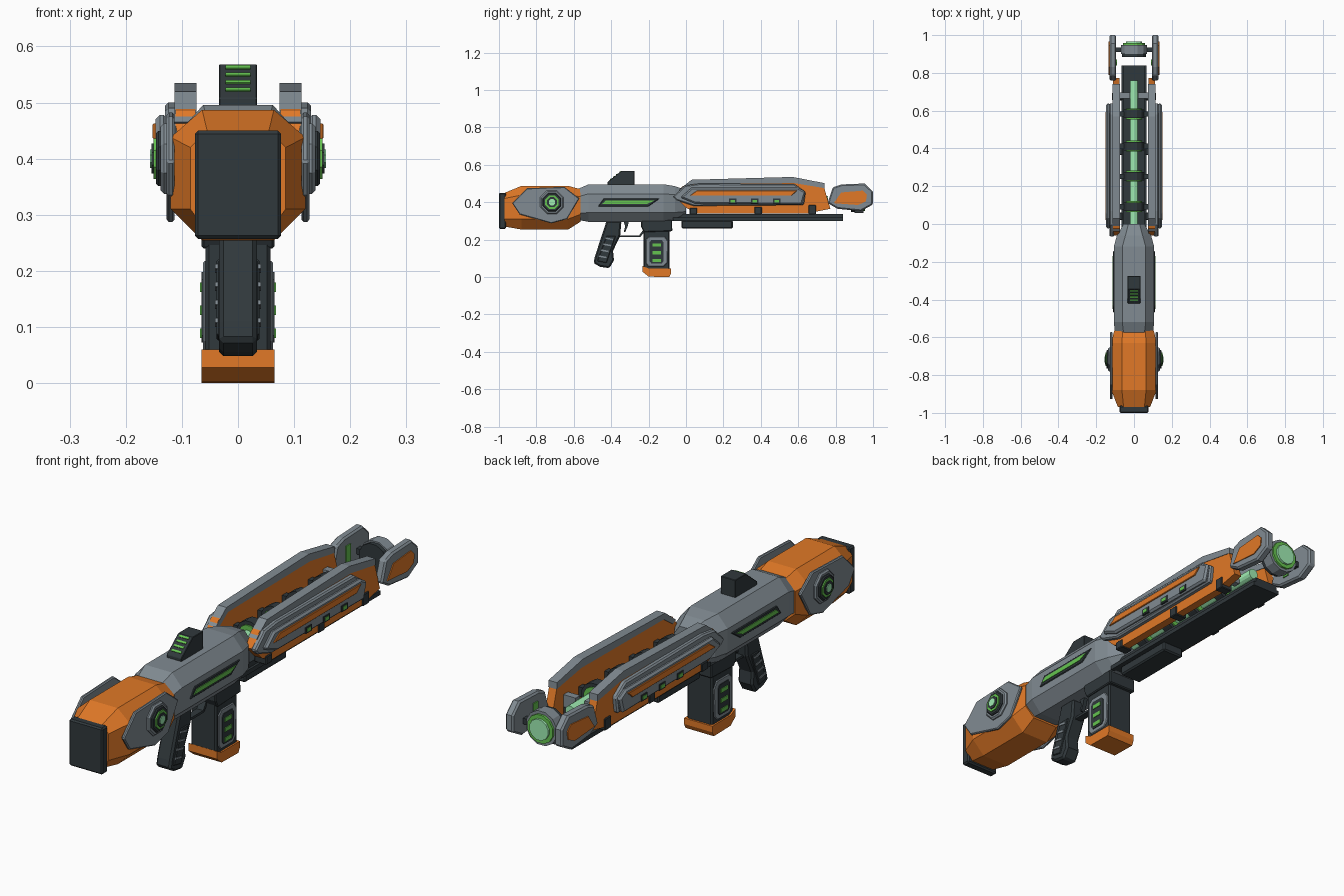
import bpy, bmesh, math
from mathutils import Matrix


def material(name, r, g, b):
    m = bpy.data.materials.new(name)
    m.diffuse_color = (r, g, b, 1)
    return m


GREY = material("steel", 0.22, 0.26, 0.29)
DARK = material("dark", 0.03, 0.04, 0.045)
ORANGE = material("orange", 0.75, 0.19, 0.02)
GREEN = material("green", 0.13, 0.55, 0.08)
PALE = material("pale_green", 0.35, 0.85, 0.45)


def finish(name, bm, mat, bevel=0):
    bmesh.ops.recalc_face_normals(bm, faces=bm.faces)
    me = bpy.data.meshes.new(name)
    bm.to_mesh(me)
    bm.free()
    ob = bpy.data.objects.new(name, me)
    bpy.context.collection.objects.link(ob)
    me.materials.append(mat)
    if bevel:
        b = ob.modifiers.new("bevel", "BEVEL")
        b.width, b.segments = bevel, 1
        b.limit_method, b.angle_limit = 'ANGLE', math.radians(50)
    return ob


def loops(bm, rings):
    """Skin a list of closed rings and cap both ends."""
    vs = [[bm.verts.new(p) for p in r] for r in rings]
    n = len(vs[0])
    for a, b in zip(vs, vs[1:]):
        for i in range(n):
            bm.faces.new((a[i], a[(i + 1) % n], b[(i + 1) % n], b[i]))
    bm.faces.new(vs[0])
    bm.faces.new(vs[-1])


def prism(name, pts, x0, x1, mat, bevel=0, both=True):
    """Extrude a y-z profile along x, optionally on both sides."""
    bm = bmesh.new()
    for s in ((1, -1) if both else (1,)):
        loops(bm, [[(s * x, y, z) for y, z in pts] for x in (x0, x1)])
    return finish(name, bm, mat, bevel)


def slab(name, w, y0, y1, z0, z1, mat, bevel=0):
    return prism(name, [(y0, z0), (y1, z0), (y1, z1), (y0, z1)], -w, w, mat, bevel, False)


def side_box(name, x0, x1, y0, y1, z0, z1, mat, bevel=0):
    return prism(name, [(y0, z0), (y1, z0), (y1, z1), (y0, z1)], x0, x1, mat, bevel)


def disc(name, y, z, r, x0, x1, mat, bevel=0):
    a = [math.pi / 8 + i * math.pi / 4 for i in range(8)]
    return prism(name, [(y + r * math.cos(t), z + r * math.sin(t)) for t in a], x0, x1, mat, bevel)


def hull(name, sections, mat):
    """Octagonal body: sections of y, half width, half flat, bottom, low side, high side, top."""
    bm = bmesh.new()
    loops(bm, [[(f, y, t), (w, y, u), (w, y, l), (f, y, b),
                (-f, y, b), (-w, y, l), (-w, y, u), (-f, y, t)]
               for y, w, f, b, l, u, t in sections])
    return finish(name, bm, mat)


def tube(name, r, y0, y1, z, mat, n=12, r2=None):
    bm = bmesh.new()
    rot = [2 * math.pi * (i + 0.5) / n for i in range(n)]
    loops(bm, [[(k * math.cos(t), y, z + k * math.sin(t)) for t in rot]
               for y, k in ((y0, r), (y1, r2 or r))])
    return finish(name, bm, mat)


# Stock and butt pad
hull("stock", [(-0.97, 0.085, 0.055, 0.27, 0.31, 0.42, 0.45),
               (-0.88, 0.12, 0.064, 0.254, 0.31, 0.438, 0.487),
               (-0.63, 0.12, 0.064, 0.254, 0.31, 0.438, 0.487),
               (-0.565, 0.105, 0.06, 0.295, 0.335, 0.43, 0.47)], ORANGE)
slab("butt_pad", 0.077, -1.0, -0.962, 0.257, 0.45, DARK, 0.006)

# Stock side plates with round lamps
prism("stock_plate", [(-0.93, 0.395), (-0.85, 0.475), (-0.65, 0.482), (-0.57, 0.42),
                      (-0.635, 0.31), (-0.72, 0.287), (-0.89, 0.335)], 0.113, 0.127, GREY, 0.004)
disc("lamp_base", -0.717, 0.40, 0.068, 0.12, 0.138, GREY, 0.006)
disc("lamp_ring", -0.717, 0.40, 0.053, 0.13, 0.146, DARK, 0.004)
disc("lamp_glow", -0.717, 0.40, 0.039, 0.14, 0.151, GREEN)
disc("lamp_inner", -0.717, 0.40, 0.029, 0.14, 0.154, DARK)
disc("lamp_core", -0.717, 0.40, 0.018, 0.14, 0.157, PALE)

# Receiver with glowing side slots
hull("receiver", [(-0.575, 0.1, 0.055, 0.305, 0.34, 0.43, 0.472),
                  (-0.52, 0.107, 0.062, 0.295, 0.345, 0.445, 0.496),
                  (-0.12, 0.107, 0.062, 0.295, 0.345, 0.445, 0.496),
                  (-0.06, 0.09, 0.045, 0.3, 0.345, 0.44, 0.486),
                  (0.0, 0.055, 0.03, 0.315, 0.35, 0.43, 0.466)], GREY)
prism("slot_frame", [(-0.47, 0.378), (-0.2, 0.378), (-0.14, 0.42), (-0.44, 0.42)],
      0.1, 0.111, DARK, 0.003)
prism("slot_glow", [(-0.45, 0.39), (-0.21, 0.39), (-0.17, 0.408), (-0.43, 0.408)],
      0.1, 0.114, GREEN)

# Rear sight with light strips on its slope
prism("rear_sight", [(-0.42, 0.493), (-0.42, 0.508), (-0.345, 0.568), (-0.275, 0.568), (-0.275, 0.493)],
      -0.034, 0.034, DARK, 0.002, False)
for i in range(4):
    t = 0.22 + 0.22 * i
    y, z = -0.42 + 0.075 * t, 0.508 + 0.06 * t
    prism(f"sight_strip_{i}", [(y - 0.004, z + 0.001), (y + 0.003, z + 0.006),
                               (y + 0.008, z), (y, z - 0.004)], -0.022, 0.022, GREEN, 0, False)

# Pistol grip, finger ribs, trigger and guard
prism("grip", [(-0.425, 0.3), (-0.345, 0.3), (-0.352, 0.22), (-0.39, 0.14), (-0.385, 0.09),
               (-0.41, 0.047), (-0.46, 0.055), (-0.495, 0.075), (-0.487, 0.11)],
      -0.034, 0.034, DARK, 0.008, False)
prism("grip_panel", [(-0.425, 0.22), (-0.375, 0.22), (-0.41, 0.12), (-0.425, 0.075),
                     (-0.475, 0.085)], 0.03, 0.038, DARK, 0.003)
for i in range(4):
    y, z = -0.452 + 0.012 * i, 0.1 + 0.032 * i
    prism(f"grip_rib_{i}", [(y - 0.015, z + 0.008), (y + 0.025, z), (y + 0.027, z + 0.008),
                            (y - 0.013, z + 0.016)], 0.036, 0.041, GREY)
prism("trigger_guard", [(-0.365, 0.213), (-0.245, 0.213), (-0.215, 0.25), (-0.225, 0.258),
                        (-0.25, 0.223), (-0.36, 0.223)], -0.015, 0.015, DARK, 0, False)
prism("trigger", [(-0.335, 0.3), (-0.305, 0.3), (-0.312, 0.27), (-0.325, 0.24), (-0.333, 0.243),
                  (-0.325, 0.27)], -0.009, 0.009, DARK, 0, False)

# Magazine
prism("magazine_collar", [(-0.24, 0.305), (-0.075, 0.305), (-0.073, 0.245), (-0.225, 0.24), (-0.24, 0.27)],
      -0.065, 0.065, DARK, 0.004, False)
slab("magazine_body", 0.058, -0.228, -0.088, 0.03, 0.26, DARK, 0.006)
prism("magazine_base", [(-0.232, 0.06), (-0.232, 0.028), (-0.2, 0.002), (-0.09, 0), (-0.08, 0.02),
                        (-0.08, 0.045), (-0.11, 0.045), (-0.2, 0.045)], -0.065, 0.065, ORANGE, 0, False)
prism("magazine_panel", [(-0.215, 0.075), (-0.2, 0.055), (-0.12, 0.055), (-0.1, 0.075),
                         (-0.095, 0.19), (-0.115, 0.218), (-0.195, 0.218), (-0.215, 0.2)],
      0.055, 0.062, GREY, 0.003)
prism("magazine_window", [(-0.195, 0.085), (-0.185, 0.072), (-0.13, 0.072), (-0.12, 0.085),
                          (-0.12, 0.185), (-0.13, 0.198), (-0.185, 0.198), (-0.195, 0.185)],
      0.055, 0.065, DARK)
for i in range(3):
    z = 0.08 + 0.041 * i
    side_box(f"magazine_light_{i}", 0.06, 0.068, -0.18, -0.135, z, z + 0.017, GREEN)

# Lower rail and under-box
slab("lower_rail", 0.065, -0.07, 0.84, 0.3, 0.318, DARK)
slab("rail_top", 0.055, -0.05, 0.84, 0.318, 0.338, DARK)
slab("under_box", 0.05, -0.025, 0.25, 0.26, 0.302, DARK, 0.006)

# Glowing barrel core with coil rings
tube("barrel_core", 0.023, -0.02, 0.76, 0.41, PALE)
for i, y in enumerate((0.07, 0.23, 0.39, 0.56)):
    tube(f"coil_ring_{i}", 0.058, y, y + 0.045, 0.41, DARK)
    tube(f"coil_glow_{i}", 0.043, y - 0.006, y + 0.052, 0.41, GREEN)
    side_box(f"coil_arm_{i}", 0.045, 0.08, y + 0.008, y + 0.036, 0.39, 0.43, DARK)
side_box("front_bracket", 0.02, 0.08, 0.665, 0.695, 0.385, 0.435, GREY)

# Side shells: orange body, grey cap, outer plates
prism("shell", [(-0.06, 0.43), (-0.02, 0.485), (0.04, 0.507), (0.6, 0.508), (0.735, 0.49),
                (0.772, 0.365), (0.65, 0.34), (0.06, 0.34), (0.0, 0.37)], 0.076, 0.111, ORANGE)
prism("shell_cap", [(-0.04, 0.465), (0.03, 0.52), (0.57, 0.535), (0.74, 0.502), (0.742, 0.475),
                    (0.58, 0.502), (0.04, 0.497), (-0.02, 0.455)], 0.074, 0.113, GREY)
prism("shell_plate", [(-0.07, 0.43), (-0.005, 0.49), (0.07, 0.5), (0.58, 0.497), (0.64, 0.455),
                      (0.63, 0.385), (0.04, 0.38), (-0.05, 0.41)], 0.105, 0.13, GREY, 0.006)
prism("shell_panel", [(-0.03, 0.425), (0.03, 0.478), (0.6, 0.478), (0.64, 0.455),
                      (0.62, 0.387), (0.05, 0.392)], 0.125, 0.147, GREY, 0.008)
prism("shell_stripe", [(0.02, 0.435), (0.06, 0.463), (0.595, 0.463), (0.565, 0.435)],
      0.14, 0.152, ORANGE, 0.002)
for i in range(3):
    y = 0.25 + 0.118 * i
    side_box(f"shell_light_frame_{i}", 0.14, 0.15, y - 0.02, y + 0.02, 0.393, 0.419, DARK)
    side_box(f"shell_light_{i}", 0.14, 0.152, y - 0.012, y + 0.012, 0.399, 0.413, GREEN)
for i, (y, h) in enumerate(((0.04, 0.37), (0.385, 0.375), (0.675, 0.385))):
    side_box(f"shell_clip_{i}", 0.06, 0.116, y - 0.02, y + 0.02, 0.335, h, DARK, 0.003)

# Muzzle fins
prism("muzzle_fin", [(0.757, 0.395), (0.785, 0.48), (0.83, 0.495), (0.955, 0.5), (1.0, 0.457),
                     (1.0, 0.388), (0.935, 0.352), (0.81, 0.365)], 0.094, 0.13, GREY, 0.007)
prism("fin_inset", [(0.79, 0.395), (0.83, 0.452), (0.945, 0.462), (0.967, 0.44), (0.962, 0.405),
                    (0.92, 0.385)], 0.12, 0.134, ORANGE)
side_box("fin_light", 0.09, 0.1, 0.84, 0.87, 0.39, 0.46, GREEN)

# Muzzle emitter
tube("emitter_back", 0.066, 0.883, 0.905, 0.412, DARK)
tube("emitter_body", 0.072, 0.9, 0.948, 0.412, GREY)
tube("emitter_ring", 0.06, 0.94, 0.957, 0.412, GREEN)
tube("emitter_lens", 0.044, 0.95, 0.966, 0.412, PALE)
side_box("emitter_arm", 0.06, 0.098, 0.91, 0.935, 0.4, 0.424, DARK)
